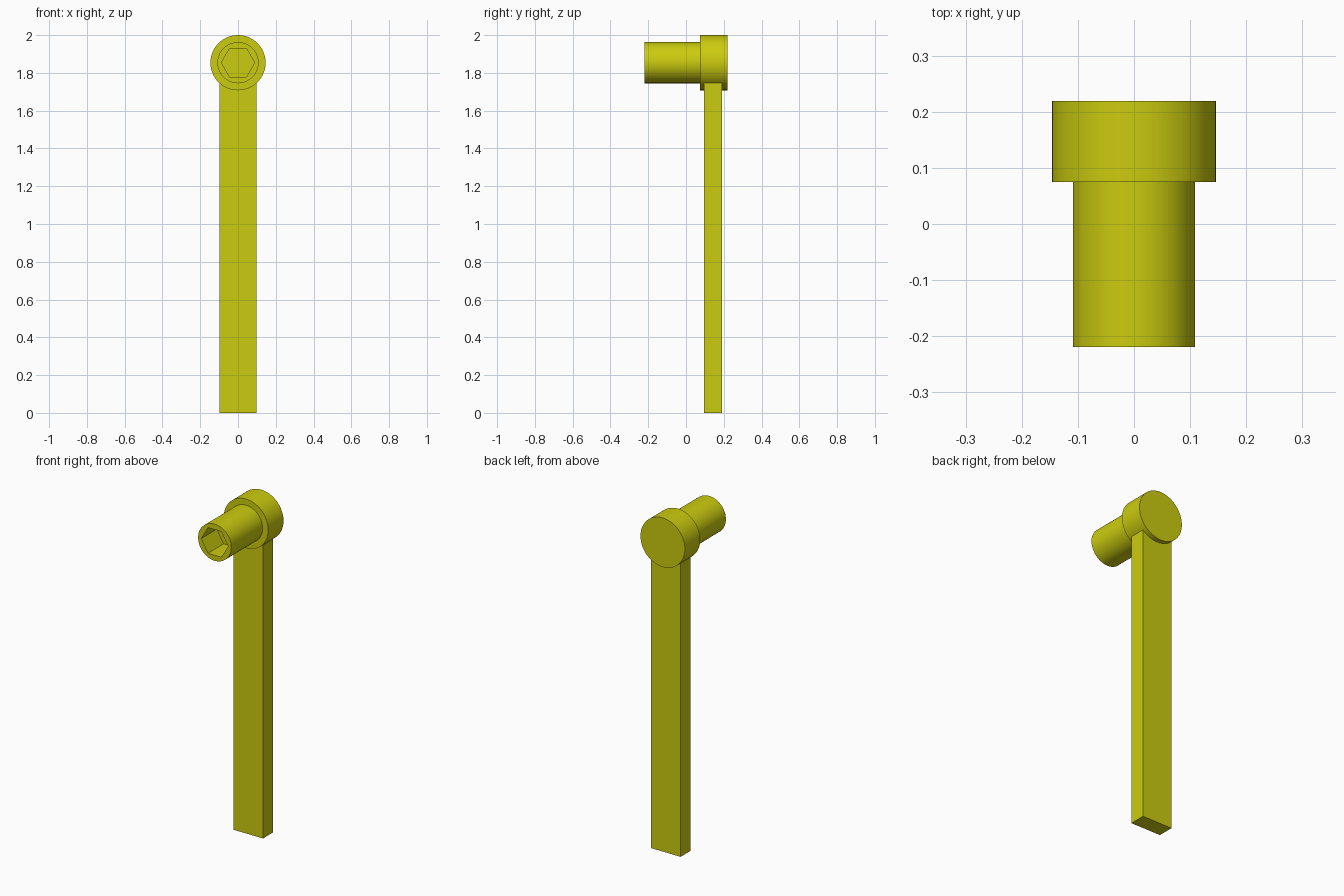
import bpy, bmesh, math

cube = bpy.data.objects.get("Cube")
if cube:
    bpy.data.objects.remove(cube, do_unlink=True)

SEG = 72            # multiple of 6, so the hexagon corners land on segments
AXIS_Z = 1.854      # height of the socket axis

paint = bpy.data.materials.new("Mustard Yellow")
paint.use_nodes = True
colour = (0.6, 0.6, 0.005, 1.0)
paint.diffuse_color = colour
paint.node_tree.nodes["Principled BSDF"].inputs["Base Color"].default_value = colour


def finish(name, bm):
    bmesh.ops.recalc_face_normals(bm, faces=bm.faces)
    mesh = bpy.data.meshes.new(name)
    bm.to_mesh(mesh)
    bm.free()
    mesh.materials.append(paint)
    obj = bpy.data.objects.new(name, mesh)
    bpy.context.collection.objects.link(obj)
    bpy.ops.object.select_all(action='DESELECT')
    obj.select_set(True)
    bpy.context.view_layer.objects.active = obj
    bpy.ops.object.shade_smooth_by_angle(angle=math.radians(30))
    return obj


def circle(radius):
    return lambda a: radius


def hexagon(radius):
    # Distance to a hexagon with corners on the x axis
    sector = math.pi / 3
    return lambda a: radius * math.cos(sector / 2) / math.cos(a % sector - sector / 2)


def loft(name, sections):
    """Skin (y, outline) sections along the y axis and cap both ends."""
    bm = bmesh.new()
    angles = [2 * math.pi * i / SEG for i in range(SEG)]
    rings = [[bm.verts.new((r(a) * math.cos(a), y, AXIS_Z + r(a) * math.sin(a)))
              for a in angles] for y, r in sections]
    for r0, r1 in zip(rings, rings[1:]):
        for i in range(SEG):
            j = (i + 1) % SEG
            bm.faces.new((r0[i], r0[j], r1[j], r1[i]))
    bm.faces.new(rings[0])
    bm.faces.new(rings[-1])
    return finish(name, bm)


# Handle: flat bar running up into the head
bm = bmesh.new()
bmesh.ops.create_cube(bm, size=1)
for v in bm.verts:
    v.co = (v.co.x * 0.196, 0.143 + v.co.y * 0.095, (v.co.z + 0.5) * 1.80)
finish("handle", bm)

# Head: thick disc at the top of the handle
loft("head", [(0.075, circle(0.146)), (0.219, circle(0.146))])

# Socket: tube with a blind hexagonal recess in its front end
loft("socket", [(0.08, circle(0.109)), (-0.219, circle(0.109)),
                (-0.219, hexagon(0.088)), (-0.073, hexagon(0.088))])
